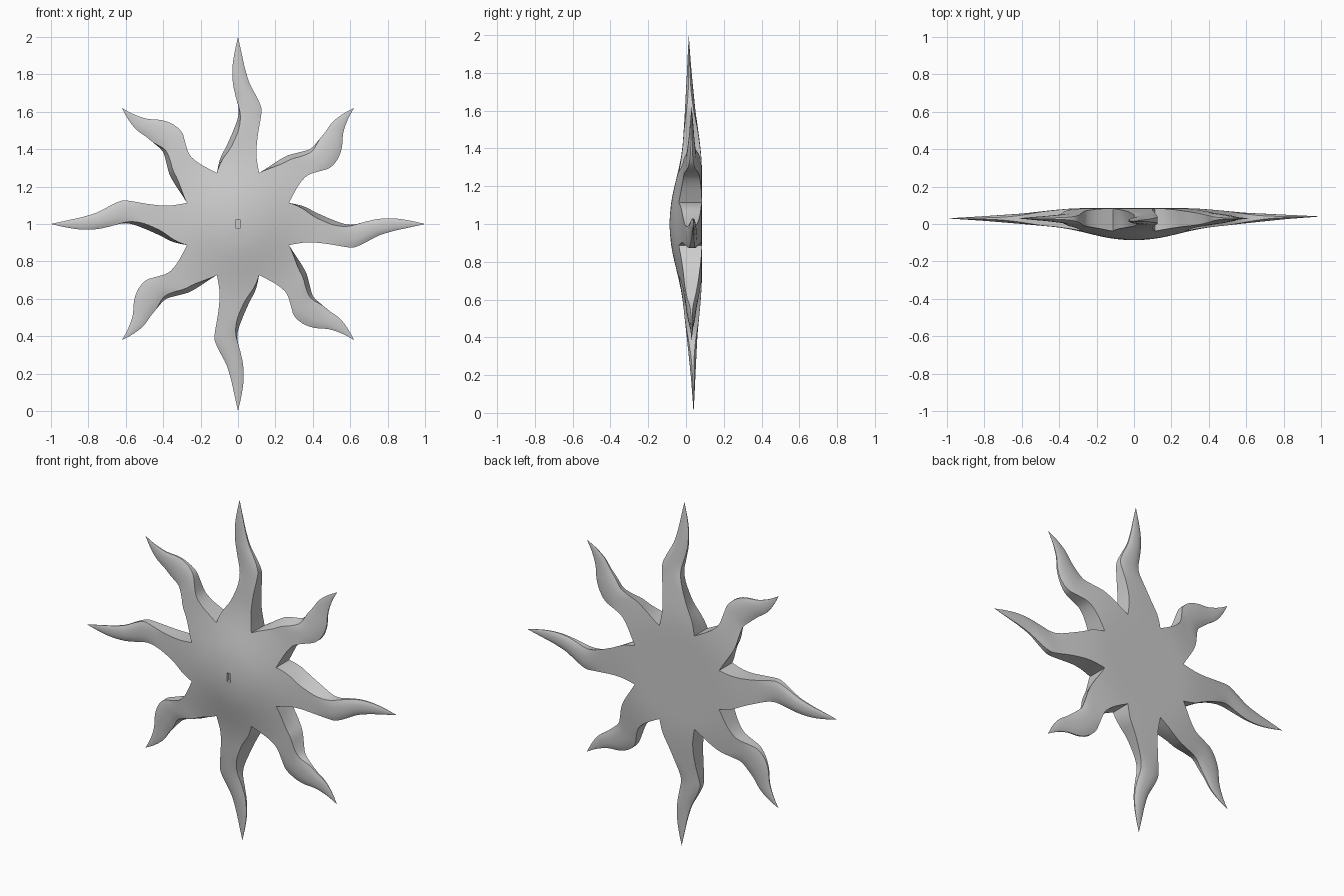
import bpy, bmesh, math

if "Cube" in bpy.data.objects:
    bpy.data.objects.remove(bpy.data.objects["Cube"])

# Ray outlines: distance from hub, left edge, right edge
LONG = [(.2725, -.113, .113), (.35, -.095, .10), (.42, -.06, .10), (.50, -.025, .11),
        (.57, 0, .122), (.62, .003, .125), (.68, -.012, .10), (.75, -.027, .063),
        (.83, -.03, .038), (.91, -.02, .02), (1, 0, 0)]
SHORT = [(.2725, -.113, .113), (.33, -.10, .095), (.39, -.088, .08), (.45, -.07, .08),
         (.51, -.035, .11), (.56, -.01, .135), (.62, -.012, .132), (.68, -.018, .105),
         (.74, -.028, .055), (.81, -.02, .02), (.877, 0, 0)]
# Depth profiles by radius: front dome and flat back
FRONT = [(0, -.088), (.1, -.083), (.2, -.062), (.3, -.036), (.4, -.018), (.6, 0), (.8, .017), (1, .03)]
BACK = [(0, .085), (.3, .085), (.4, .078), (.6, .056), (.8, .042), (1, .03)]
TIP_Y = [.04, .03, .015, .03, .03, .03, .04, .03]
N, M, SUB = 8, 8, 3


def smooth(x, a, b):
    t = min(max((x - a) / (b - a), 0), 1)
    return t * t * (3 - 2 * t)


def lookup(table, x):
    for (x0, y0), (x1, y1) in zip(table, table[1:]):
        if x <= x1:
            return y0 + (y1 - y0) * (x - x0) / (x1 - x0)
    return table[-1][1]


def soft(table, x):
    return sum(lookup(table, max(0, x + d * (1 - x))) for d in (-.06, 0, .06)) / 3


def spline(pts):
    out = []
    for i in range(len(pts) - 1):
        a, b, c, d = (pts[min(max(i + k, 0), len(pts) - 1)] for k in (-1, 0, 1, 2))
        for j in range(SUB):
            t = j / SUB
            out.append(tuple(q + .5 * t * (r - p + t * (2*p - 5*q + 4*r - e + t * (3*(q - r) + e - p)))
                             for p, q, r, e in zip(a, b, c, d)))
    return out + [pts[-1]]


bm = bmesh.new()


def skin(rows):
    grid = [[bm.verts.new(p) for p in row] for row in rows]
    for r0, r1 in zip(grid, grid[1:]):
        for i in range(len(r0) - 1):
            bm.faces.new((r0[i], r0[i + 1], r1[i + 1], r1[i]))


def build_sector(k):
    outline = spline(SHORT if k % 2 else LONG)
    ang, length = k * math.pi / 4, outline[-1][0]
    ca, sa = math.cos(ang), math.sin(ang)
    stretch = 1 - length

    def place(s, u, y):
        return (s * ca + u * sa, y, 1 + s * sa - u * ca)

    def depth(s, u, t):
        r = math.hypot(s, u)
        e = min(r + stretch * smooth(s, .3, length), 1)
        f, b = soft(FRONT, e), soft(BACK, e)
        w = .7 * smooth(e, .48, .78) * abs(2 * t - 1) ** 2.5
        mid = (f + b) / 2
        shift = (TIP_Y[k] - .03) * smooth(e, .3, 1)
        return f + (mid - f) * w + shift, b + (mid - b) * w + shift

    front, back, left, right = [], [], [], []
    # Hub wedge
    s0, l0, r0 = outline[0]
    for m in range(M):
        fr, bk = [], []
        for i in range(N + 1):
            t, g = i / N, m / M
            s, u = s0 * g, (l0 + (r0 - l0) * t) * g
            f, b = depth(s, u, t)
            fr.append(place(s, u, f))
            bk.append(place(s, u, b))
        front.append(fr)
        back.append(bk)
    # Wavy ray
    for s, l, r in outline:
        inset = .028 * smooth(s, .27, .42) * (1 - smooth(s, .48, .65))
        fr, bk = [], []
        for i in range(N + 1):
            t = i / N
            ub = l + (r - l) * t
            uf = ub + inset * (1 - t)
            f, b = depth(s, ub, t)
            fr.append(place(s, uf, f))
            bk.append(place(s, ub, b))
        front.append(fr)
        back.append(bk)
        for side, i in ((left, 0), (right, N)):
            p, q = fr[i], bk[i]
            side.append([tuple(a + (c - a) * h / 3 for a, c in zip(p, q)) for h in range(4)])
    for rows in (front, back, left, right):
        skin(rows)


for k in range(8):
    build_sector(k)
bmesh.ops.remove_doubles(bm, verts=bm.verts, dist=.0005)
bmesh.ops.dissolve_degenerate(bm, edges=bm.edges, dist=.0001)
bmesh.ops.recalc_face_normals(bm, faces=bm.faces)
mesh = bpy.data.meshes.new("sun_ornament")
bm.to_mesh(mesh)
bm.free()
sun = bpy.data.objects.new("sun_ornament", mesh)
bpy.context.collection.objects.link(sun)

# Small slot in the middle of the front
bpy.ops.mesh.primitive_cube_add(size=1, location=(0, -.09, 1))
cutter = bpy.context.object
cutter.name = "slot_cutter"
cutter.scale = (.024, .05, .05)
cutter.hide_render = True
cutter.hide_viewport = False
cut = sun.modifiers.new("slot", 'BOOLEAN')
cut.operation = 'DIFFERENCE'
cut.object = cutter
bpy.ops.object.select_all(action='DESELECT')
bpy.context.view_layer.objects.active = sun
sun.select_set(True)
bpy.ops.object.modifier_apply(modifier=cut.name)
bpy.data.objects.remove(cutter)
bpy.ops.object.shade_smooth_by_angle(angle=math.radians(35))
